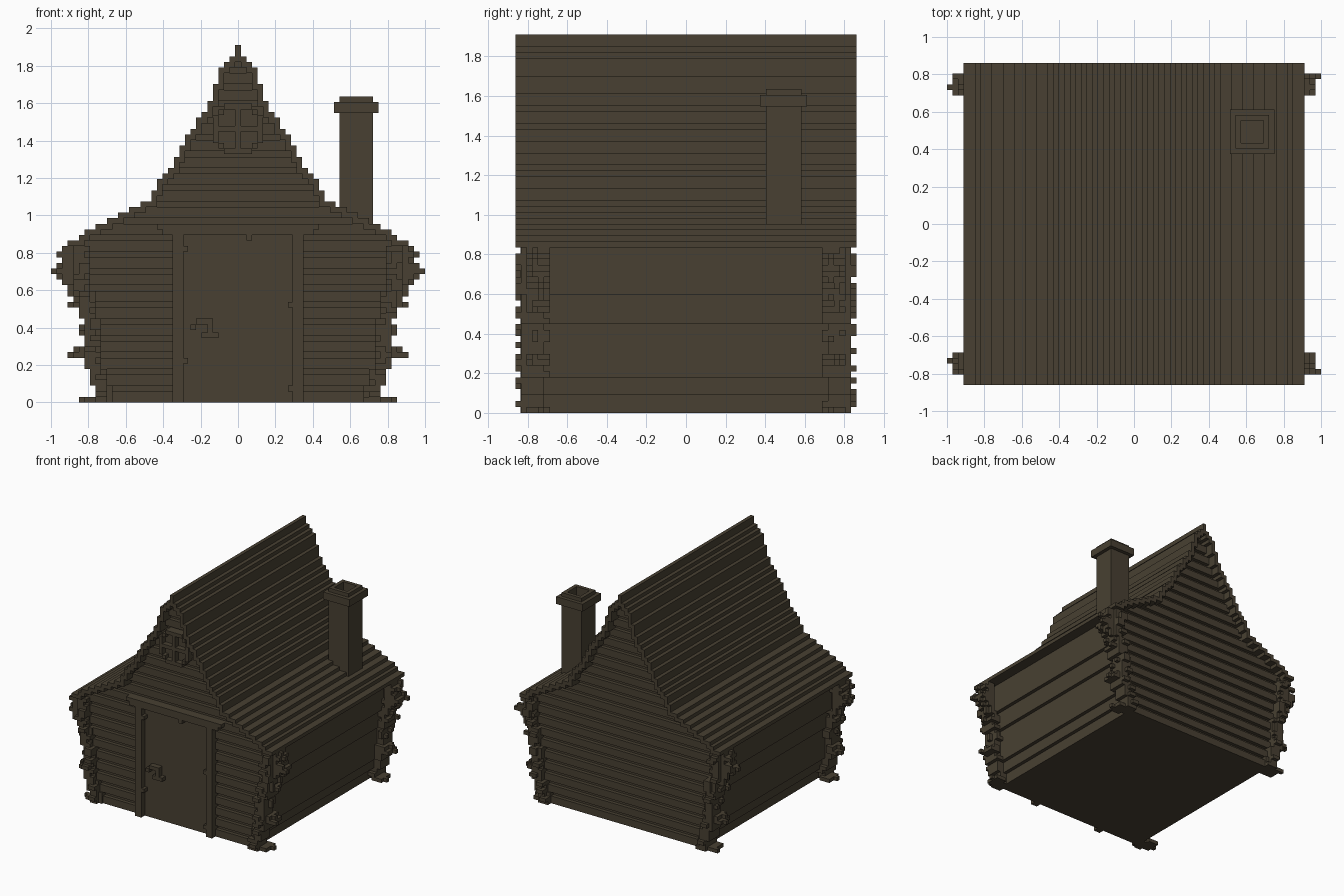
import bpy, bmesh, random

random.seed(4)
U = 2 / 67          # size of one block
HALF_Y = 28.85      # half the roof length, in blocks
LOG_Y = 26.5        # face of the end walls, in blocks

cube = bpy.data.objects.get("Cube")
if cube:
    bpy.data.objects.remove(cube)

wood = bpy.data.materials.new("dark_brown_wood")
wood.use_nodes = True
wood.diffuse_color = (0.065, 0.051, 0.032, 1)
wood.node_tree.nodes["Principled BSDF"].inputs["Base Color"].default_value = wood.diffuse_color


def build(name, boxes):
    """One object from boxes (x0, x1, y0, y1, z0, z1) measured in blocks."""
    bm = bmesh.new()
    for x0, x1, y0, y1, z0, z1 in boxes:
        made = bmesh.ops.create_cube(bm, size=1)["verts"]
        for v in made:
            v.co.x = (x1 if v.co.x > 0 else x0) * U
            v.co.y = (y1 if v.co.y > 0 else y0) * U
            v.co.z = (z1 if v.co.z > 0 else z0) * U
    bmesh.ops.recalc_face_normals(bm, faces=bm.faces)
    mesh = bpy.data.meshes.new(name)
    bm.to_mesh(mesh)
    bm.free()
    mesh.materials.append(wood)
    obj = bpy.data.objects.new(name, mesh)
    bpy.context.collection.objects.link(obj)


def flip_x(b):
    return (-b[1], -b[0], *b[2:])


def flip_y(b):
    return (b[0], b[1], -b[3], -b[2], b[4], b[5])


def both_sides(boxes):
    return boxes + [flip_x(b) for b in boxes]


def wall_width(row):
    """The side walls lean outward in plank steps."""
    return 23.5 + sum(row >= step for step in (3, 6, 15, 20))


def log_depth(row):
    """Every third row is a groove between two logs."""
    return LOG_Y - (row % 3 == 2)


# Roof: half-width of every block row from the eaves to the ridge
EAVE = 28
roof = [30, 28, 27, 25, 23, 21, 19, 17, 15, 15, 14, 14, 13, 12, 11, 11, 10, 10,
        9, 9, 8, 7, 7, 6, 5, 5, 4, 4, 4, 3, 3, 3, 2, 1, 0, 0]
half = [k + 0.5 for k in roof]
shell = []
for i, w in enumerate(half):
    above = half[i + 1] if i + 1 < len(half) else 0.5
    inner = max(above - 1, 0)
    shell.append((inner, w, -HALF_Y, HALF_Y, EAVE + i, EAVE + i + 1))
build("stepped_roof", both_sides(shell))

# Log walls below the eaves and log gables under the roof
walls = []
for row in range(EAVE):
    w, d = wall_width(row), log_depth(row)
    walls.append((-w, w, -d, d, row, row + 1))
build("log_walls", walls)

gables = []
for i, w in enumerate(half[:-2]):
    row = EAVE + i
    d = log_depth(row)
    gables.append((-w + 0.4, w - 0.4, -d, d, row, row + 1))
build("log_gables", gables)

# Gnarled corner posts: a stepped trunk with knots
outer = [28, 25, 25, 26, 26, 26, 26, 26, 30, 29, 27, 27, 28, 28, 27, 28, 28, 30,
         29, 30, 30, 31, 32, 33, 32, 31, 32, 31]
names = {(1, -1): "front_left_corner_post", (-1, -1): "front_right_corner_post",
         (1, 1): "back_left_corner_post", (-1, 1): "back_right_corner_post"}
for (sx, sy), name in names.items():
    post = []
    for row, reach in enumerate(outer):
        w = wall_width(row) + 1
        z = (row, row + 1)
        tip = reach + 0.5
        post.append((w - 2, w + 1, 24 - random.choice((0, 0, 1)), 27, *z))
        post.append((w - 1 - random.choice((0, 1)), w + 1, 24, 27.9, *z))
        # Side lumps that taper to a single-block tip
        if tip > w + 1:
            y = random.choice((24, 25, 26))
            post.append((w, tip - 1, 23, 27, *z))
            post.append((w, tip, y, y + 1, *z))
        # Knots on the end face
        if random.random() < 0.4:
            x = w - random.choice((0, 1))
            post.append((x - 1, x + 1, 27, HALF_Y, *z))
    if sx < 0:
        post = [flip_x(b) for b in post]
    if sy < 0:
        post = [flip_y(b) for b in post]
    build(name, post)

# Door with posts, knots and a lintel
F = -LOG_Y          # wall face
P = -28             # front of the trim
build("door", [(-9.8, 9.8, F, F + 3, 0, 30)])
frame = both_sides([(9.8, 11.7, P, F + 2, 0, 30)])
frame += [(-10, -9, P, F, 7, 8), (-10, -9, P, F, 27, 28),
          (9, 10, P, F, 17, 18), (9, 10, P, F, 2, 3)]
build("door_posts", frame)
build("door_lintel", [(-13.5, 13.5, P, F + 2, 30, 32),
                      (-14.5, 14.5, P, F + 2, 31, 32),
                      (1.5, 2.5, P, F, 29, 30)])
build("door_handle", [(-8.5, -7.5, P, F, 13, 14), (-7.5, -5.5, P, F, 14, 15),
                      (-5.5, -4.5, P, F, 12, 15), (-6.5, -3.5, P, F, 11.5, 12.5)])

# Round window with a cross of glazing bars in the front gable
C = 49              # height of the window centre
ring = [(-0.5, 0.5, P, F + 1, C - 4.5, C + 4.5),
        (-4.5, 4.5, P, F + 1, C - 0.5, C + 0.5)]
for s in (-1, 1):
    ring.append((-2.5, 2.5, P, F + 1, C + s * 4 - 0.5, C + s * 4 + 0.5))
    ring.append((s * 4 - 0.5, s * 4 + 0.5, P, F + 1, C - 2.5, C + 2.5))
    for t in (-1, 1):
        ring.append((s * 3 - 0.5, s * 3 + 0.5, P, F + 1, C + t * 3 - 0.5, C + t * 3 + 0.5))
build("gable_window_frame", ring)
build("gable_window_pane", [(-3.6, 3.6, F - 0.05, F + 2, C - 3.4, C + 3.4)])


# Chimney: hollow tube, wider cap and a collar on top
def tube(r, hole, z0, z1, cx=21.15, cy=16.5):
    sides = [(-r, r, -r, -hole, z0, z1), (-r, r, hole, r, z0, z1),
             (-r, -hole, -hole, hole, z0, z1), (hole, r, -hole, hole, z0, z1)]
    return [(a + cx, b + cx, c + cy, d + cy, e, f) for a, b, c, d, e, f in sides]


build("chimney_stack", tube(3, 2, 28, 51.8) + [(19, 23.3, 14.4, 18.6, 28, 47)])
build("chimney_cap", tube(4, 2, 51.8, 53.8))
build("chimney_collar", tube(3, 2, 53.8, 54.8))
